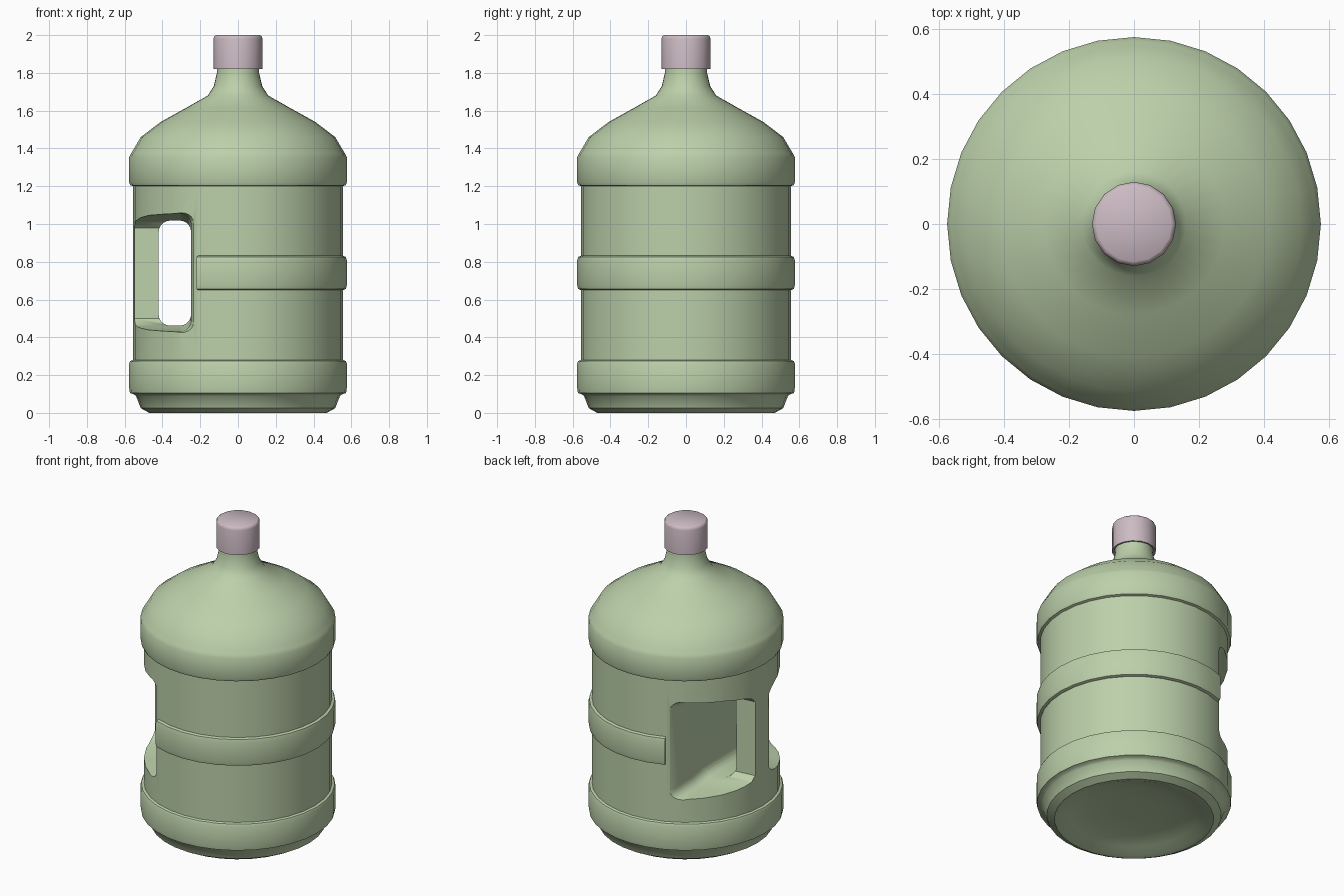
import bpy, bmesh, math
from math import sin, cos, pi

cube = bpy.data.objects.get("Cube")
if cube:
    bpy.data.objects.remove(cube, do_unlink=True)


def material(name, rgb):
    m = bpy.data.materials.new(name)
    m.use_nodes = True
    m.diffuse_color = (*rgb, 1)
    m.node_tree.nodes["Principled BSDF"].inputs["Base Color"].default_value = (*rgb, 1)
    return m


green = material("pale green plastic", (0.50, 0.63, 0.40))
pink = material("dusty pink plastic", (0.61, 0.50, 0.55))


def finish(name, bm, mat):
    bmesh.ops.recalc_face_normals(bm, faces=bm.faces)
    me = bpy.data.meshes.new(name)
    bm.to_mesh(me)
    bm.free()
    me.materials.append(mat)
    ob = bpy.data.objects.new(name, me)
    bpy.context.collection.objects.link(ob)
    return ob


def activate(ob):
    bpy.ops.object.select_all(action="DESELECT")
    ob.select_set(True)
    bpy.context.view_layer.objects.active = ob


def smooth(ob, degrees=38):
    activate(ob)
    bpy.ops.object.shade_smooth_by_angle(angle=math.radians(degrees))


def loft(name, rings, mat, close=False):
    """Skin a list of closed rings; cap the two ends unless they join up."""
    bm = bmesh.new()
    rows = [[bm.verts.new(p) for p in ring] for ring in rings]
    pairs = list(zip(rows, rows[1:])) + ([(rows[-1], rows[0])] if close else [])
    for a, b in pairs:
        for i in range(len(a)):
            j = (i + 1) % len(a)
            bm.faces.new((a[i], a[j], b[j], b[i]))
    if not close:
        bm.faces.new(rows[0])
        bm.faces.new(rows[-1])
    return finish(name, bm, mat)


def lathe(name, profile, sides, mat):
    angles = [2 * pi * i / sides for i in range(sides)]
    return loft(name, [[(r * cos(a), r * sin(a), z) for a in angles]
                       for r, z in profile], mat)


def rounded_section(x0, x1, z0, z1, y, r=0.06, lean=0.0, steps=5):
    """Rounded rectangle in the xz plane; lean tapers the grip outward."""
    pts = []
    corners = ((x1 - r, z1 - r), (x0 + r, z1 - r), (x0 + r, z0 + r), (x1 - r, z0 + r))
    for q, (cx, cz) in enumerate(corners):
        for s in range(steps + 1):
            a = pi / 2 * (q + s / steps)
            x = cx + r * cos(a)
            pts.append((x, y + lean * min(0, x + 0.42), cz + r * sin(a)))
    return pts


# Bottle body with raised lower and upper bands, shoulder, neck and hollow base
bottle = lathe("bottle_body", [
    (0.12, 0.06), (0.28, 0.055), (0.38, 0.03), (0.44, 0.005), (0.47, 0.0),
    (0.515, 0.025), (0.54, 0.09), (0.555, 0.1), (0.572, 0.105), (0.576, 0.13),
    (0.576, 0.262), (0.57, 0.275), (0.555, 0.28),
    (0.555, 1.2), (0.57, 1.205), (0.576, 1.22), (0.576, 1.355), (0.565, 1.375),
    (0.55, 1.4), (0.515, 1.46), (0.41, 1.54), (0.28, 1.612), (0.16, 1.68),
    (0.128, 1.73), (0.112, 1.8), (0.11, 1.9)], 32, green)

# Handle opening: a slot behind the grip and a flared pocket on each side
cutters = [loft("handle_slot", [rounded_section(-0.42, -0.248, 0.462, 1.018, y)
                                for y in (-0.2, 0.2)], green)]
for side in (-1, 1):
    sections = ((0.10, -0.25, 0.50, 0.98), (0.13, -0.25, 0.47, 1.01),
                (0.18, -0.25, 0.455, 1.025), (0.30, -0.25, 0.44, 1.045),
                (0.44, -0.248, 0.43, 1.055), (0.50, -0.235, 0.42, 1.065),
                (0.54, -0.212, 0.40, 1.085), (0.66, -0.18, 0.36, 1.12))
    cutters.append(loft("handle_pocket", [
        rounded_section(-0.64, x1, z0, z1, side * y, lean=0.2 * side)
        for y, x1, z0, z1 in sections], green))
for cutter in cutters:
    activate(bottle)
    cut = bottle.modifiers.new("handle_cut", "BOOLEAN")
    cut.operation = "DIFFERENCE"
    cut.solver = "EXACT"
    cut.object = cutter
    bpy.ops.object.modifier_apply(modifier=cut.name)
    bpy.data.objects.remove(cutter, do_unlink=True)
smooth(bottle)

# Middle band: stops at either side of the handle
band_profile = ((0.52, 0.65), (0.555, 0.65), (0.571, 0.656), (0.576, 0.675),
                (0.576, 0.808), (0.571, 0.826), (0.555, 0.832), (0.52, 0.832))
band = loft("middle_band", [[(r * cos(a), r * sin(a), z) for r, z in band_profile]
                            for a in (pi / 16 * i for i in range(-10, 11))], green)
smooth(band)

# Screw cap, open underneath around the neck
cap = lathe("cap", [(0.105, 1.84), (0.12, 1.82), (0.13, 1.82), (0.13, 1.98),
                    (0.126, 1.993), (0.116, 2.0)], 16, pink)
smooth(cap)
